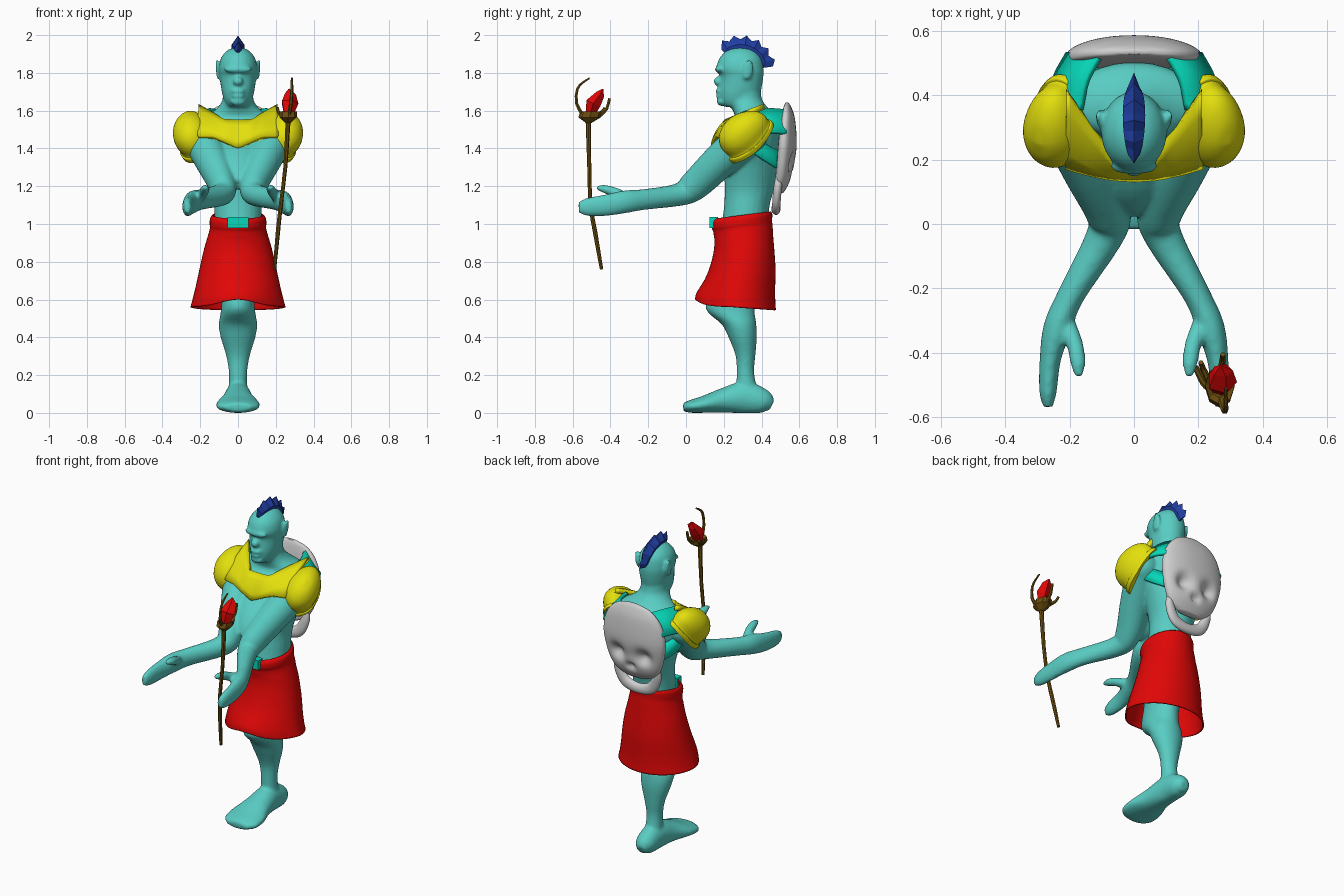
import bpy, bmesh, math
from mathutils import Vector, Matrix

if "Cube" in bpy.data.objects:
    bpy.data.objects.remove(bpy.data.objects["Cube"])


def material(name, rgb):
    m = bpy.data.materials.new(name)
    m.use_nodes = True
    m.diffuse_color = (*rgb, 1)
    m.node_tree.nodes["Principled BSDF"].inputs["Base Color"].default_value = (*rgb, 1)
    return m


SKIN = material("teal skin", (0.1, 0.61, 0.55))
RED = material("red", (0.75, 0.002, 0.002))
YELLOW = material("yellow armour", (0.77, 0.74, 0.004))
BONE = material("bone grey", (0.62, 0.62, 0.62))
GREEN = material("green strap", (0.002, 0.68, 0.48))
BLUE = material("blue hair", (0.015, 0.05, 0.38))
WOOD = material("brown wood", (0.15, 0.078, 0.005))


def smooth_keys(keys, steps):
    """Catmull-Rom interpolation between key rings."""
    if steps == 1:
        return [Vector(k) for k in keys]
    k = [Vector(p) for p in keys]
    k = [k[0] * 2 - k[1]] + k + [k[-1] * 2 - k[-2]]
    out = []
    for a, b, c, d in zip(k, k[1:], k[2:], k[3:]):
        for i in range(steps):
            t = i / steps
            out.append((b * 2 + (c - a) * t + (a * 2 - b * 5 + c * 4 - d) * t * t
                        + (b * 3 - a - c * 3 + d) * t ** 3) / 2)
    return out + [k[-2]]


def rounded(x, power):
    return math.copysign(abs(x) ** power, x)


def loft(bm, keys, sides=24, steps=4, flat=False, hint=(1, 0, 0), caps=True, power=1):
    """Elliptical rings (x, y, z, radius u, radius v) skinned along a path."""
    pts = smooth_keys(keys, steps)
    rings = []
    for i, p in enumerate(pts):
        c = Vector(p[:3])
        t = Vector(pts[min(i + 1, len(pts) - 1)][:3]) - Vector(pts[max(i - 1, 0)][:3])
        t = Vector((0, 0, 1)) if flat else t.normalized()
        u = Vector(hint)
        u = (u - t * u.dot(t)).normalized()
        v = t.cross(u)
        ru, rv = max(p[3], 0.001), max(p[4], 0.001)
        rings.append([bm.verts.new(c + u * ru * rounded(math.cos(a), power) + v * rv * rounded(math.sin(a), power))
                      for a in (2 * math.pi * j / sides for j in range(sides))])
    skin(bm, rings, caps)


def skin(bm, rings, caps=True, closed=True):
    n = len(rings[0])
    for r, q in zip(rings, rings[1:]):
        for j in range(n if closed else n - 1):
            k = (j + 1) % n
            bm.faces.new((r[j], r[k], q[k], q[j]))
    if caps:
        bm.faces.new(rings[0][::-1])
        bm.faces.new(rings[-1])


def ball(bm, centre, radii):
    m = Matrix.Translation(centre) @ Matrix.Diagonal((*radii, 1))
    bmesh.ops.create_uvsphere(bm, u_segments=20, v_segments=14, radius=1, matrix=m)


def finish(bm, name, mat, smooth=True, angle=40):
    bmesh.ops.recalc_face_normals(bm, faces=bm.faces)
    me = bpy.data.meshes.new(name)
    bm.to_mesh(me)
    bm.free()
    ob = bpy.data.objects.new(name, me)
    bpy.context.collection.objects.link(ob)
    me.materials.append(mat)
    if smooth:
        bpy.ops.object.select_all(action='DESELECT')
        ob.select_set(True)
        bpy.context.view_layer.objects.active = ob
        bpy.ops.object.shade_smooth_by_angle(angle=math.radians(angle))
    return ob


def thicken(ob, t):
    m = ob.modifiers.new("thickness", 'SOLIDIFY')
    m.thickness = t
    m.offset = 0


# Body: torso, head, arms, leg and foot fused into one skin
bm = bmesh.new()
loft(bm, [(0, .31, .95, .125, .13), (0, .32, 1.08, .125, .12), (0, .335, 1.18, .13, .13),
          (0, .347, 1.3, .17, .145), (0, .345, 1.4, .215, .15), (0, .355, 1.5, .22, .148),
          (0, .375, 1.56, .195, .118), (0, .345, 1.605, .12, .1), (0, .315, 1.65, .085, .092),
          (0, .31, 1.7, .08, .085)], flat=True)
# Chest narrowing forward between the arms
loft(bm, [(0, .27, 1.4, .18, .08), (0, .15, 1.31, .125, .075), (0, .08, 1.24, .075, .06),
          (0, .04, 1.21, .04, .035)])
loft(bm, [(0, .3, 1.62, .06, .095), (0, .278, 1.65, .072, .098), (0, .284, 1.7, .086, .112),
          (0, .295, 1.78, .098, .115), (0, .286, 1.825, .102, .124), (0, .288, 1.88, .09, .11),
          (0, .29, 1.92, .055, .07), (0, .29, 1.937, .01, .01)], flat=True)
for c, r in (((0, .178, 1.818), (.075, .025, .02)), ((0, .17, 1.755), (.027, .025, .024)),
             ((0, .175, 1.704), (.038, .02, .012)), ((0, .178, 1.677), (.034, .02, .012)),
             ((0, .19, 1.648), (.04, .028, .024))):
    ball(bm, c, r)
for s in (1, -1):
    loft(bm, [(s * .1, .32, 1.77, .013, .018), (s * .104, .328, 1.82, .013, .03),
              (s * .113, .338, 1.87, .006, .012)])
    ball(bm, (s * .215, .32, 1.465), (.1, .11, .095))
    arm = [(.2, .32, 1.46, .1, .1), (.132, .17, 1.325, .09, .092), (.08, .04, 1.2, .072, .08),
           (.092, -.04, 1.155, .058, .06), (.195, -.22, 1.13, .042, .055),
           (.237, -.32, 1.118, .044, .06), (.26, -.42, 1.1, .033, .057),
           (.267, -.52, 1.09, .027, .048), (.267, -.568, 1.088, .015, .03)]
    thumb = [(.215, -.3, 1.13, .03, .03), (.185, -.37, 1.165, .026, .026),
             (.174, -.43, 1.185, .024, .022), (.172, -.475, 1.193, .012, .01)]
    for path in (arm, thumb):
        loft(bm, [(s * p[0], *p[1:]) for p in path])
loft(bm, [(0, .33, .06, .055, .065), (0, .315, .2, .048, .047), (0, .315, .3, .062, .052),
          (0, .3, .4, .092, .075), (0, .28, .47, .102, .092), (0, .235, .545, .09, .128),
          (0, .245, .64, .09, .125), (0, .3, .85, .11, .12), (0, .31, 1, .115, .12)], flat=True)
loft(bm, [(0, .455, .04, .03, .03), (0, .41, .06, .06, .065), (0, .31, .08, .068, .085),
          (0, .2, .066, .085, .066), (0, .1, .046, .115, .046), (0, .025, .034, .11, .034),
          (0, -.015, .03, .07, .022)])
for v in bm.verts:
    v.co.z = max(v.co.z, 0)
body = finish(bm, "body", SKIN)
mod = body.modifiers.new("fuse", 'REMESH')
mod.mode = 'VOXEL'
mod.voxel_size = .009
mod.use_smooth_shade = True
mod = body.modifiers.new("soften", 'SMOOTH')
mod.factor = .5
mod.iterations = 5

# Skirt with a slim waistband, a narrower front and a hem raised at the front
bm = bmesh.new()
loft(bm, [(0, .3, 1.045, .132, .148), (0, .296, 1.03, .144, .157), (0, .296, 1, .146, .156),
          (0, .302, .97, .146, .152), (0, .308, .87, .175, .155), (0, .298, .76, .2, .172),
          (0, .275, .66, .222, .193), (0, .263, .6, .237, .206), (0, .262, .56, .248, .21)],
     sides=48, flat=True, caps=False)
for v in bm.verts:
    if v.co.z > .95:
        v.co.z += (v.co.y - .3) * .13
    else:
        v.co.x *= 1 - max(0, .8 - v.co.z) * 4 * max(0, .25 - v.co.y)
        k = max(0, .7 - v.co.z) / .14
        front = v.co.y < .25
        v.co.z += k * (.04 * math.exp(-(v.co.x / .13) ** 2) if front else -.015 * (v.co.y - .25) / .2)
thicken(finish(bm, "skirt", RED), .008)

bm = bmesh.new()
bmesh.ops.create_cube(bm, size=1, matrix=Matrix.Translation((0, .147, 1.008)) @ Matrix.Diagonal((.11, .045, .06, 1)))
finish(bm, "belt_buckle", GREEN, False)

# Shoulder pads, narrowing to the rear, and straps, mirrored
for s, side in ((1, "left"), (-1, "right")):
    bm = bmesh.new()
    loft(bm, [(0, 0, -.09, .103, .155), (0, 0, -.065, .104, .153), (0, 0, -.055, .095, .143),
              (0, 0, 0, .096, .143), (0, 0, .05, .08, .12), (0, 0, .085, .045, .07),
              (0, 0, .097, .004, .006)], sides=32, flat=True)
    for v in bm.verts:
        v.co.x *= 1 - .9 * v.co.y
        v.co.z *= 1 - 1.2 * max(0, v.co.y)
    turn = Matrix.Translation((.25, .3, 1.49)) @ Matrix.Rotation(math.radians(38), 4, 'X') \
        @ Matrix.Rotation(math.radians(30), 4, 'Y')
    bm.transform(Matrix.Diagonal((s, 1, 1, 1)) @ turn)
    finish(bm, side + "_shoulder_pad", YELLOW)
    for name, path, w in (
            ("upper", [(.215, .36, 1.535), (.195, .45, 1.545), (.155, .525, 1.54)], (.05, .005, -.062)),
            ("lower", [(.22, .29, 1.46), (.212, .39, 1.395), (.165, .465, 1.35), (.1, .5, 1.335)], (0, -.01, .05))):
        bm = bmesh.new()
        w = Vector(w)
        rows = [[bm.verts.new(p + w * k) for k in (-1, 0, 1)] for p in smooth_keys(path, 5)]
        skin(bm, rows, caps=False, closed=False)
        bm.transform(Matrix.Diagonal((s, 1, 1, 1)))
        thicken(finish(bm, f"{side}_{name}_strap", GREEN), .02)

# Chest plate sweeping up and back between the pads
bm = bmesh.new()
rows = []
for i in range(25):
    x = (i - 12) / 12 * .21
    a = abs(x)
    rise = max(0, a - .07)
    low = Vector((x, .145 + .8 * a * a, 1.4 + .45 * min(a, .13)))
    high = Vector((x, .218 + 1.4 * rise, 1.545 + .55 * rise))
    rows.append([bm.verts.new(low.lerp(high, t) + Vector((0, -.012, .15 * rise)) * math.sin(math.pi * t))
                 for t in (0, .25, .5, .75, 1)])
skin(bm, rows, caps=False, closed=False)
thicken(finish(bm, "chest_plate", YELLOW), .03)

# Mohawk: a ridge of spikes along the scalp
bm = bmesh.new()
rings = []
count = 13
for i in range(count):
    t = i / (count - 1)
    a = math.radians(132 - 124 * t)
    axis = Vector((0, math.cos(a), math.sin(a)))
    centre = Vector((0, .29, 1.81))
    w = Vector((.005 + .03 * math.sin(math.pi * t) ** .6, 0, 0))
    tip = .168 if i % 2 == 0 else .19
    tip += -.015 if i == 0 else .004 * (i == count - 1)
    rings.append([bm.verts.new(centre + axis * tip), bm.verts.new(centre + axis * .14 + w),
                  bm.verts.new(centre + axis * .09 + w * .7), bm.verts.new(centre + axis * .09 - w * .7),
                  bm.verts.new(centre + axis * .14 - w)])
skin(bm, rings)
finish(bm, "mohawk", BLUE, False)

# Skull shield wrapping the back, with pressed-in eye sockets and nose
bm = bmesh.new()
loft(bm, [(0, .535, 1.643, .04, .008), (0, .537, 1.62, .115, .02), (0, .54, 1.57, .17, .034),
          (0, .54, 1.5, .203, .043), (0, .538, 1.42, .213, .048), (0, .53, 1.34, .202, .048),
          (0, .52, 1.27, .182, .045), (0, .51, 1.22, .158, .038), (0, .5, 1.187, .125, .03),
          (0, .493, 1.165, .08, .022)], sides=72, steps=6, flat=True, power=.8)
for v in bm.verts:
    if v.co.y > .5:
        dent = sum(d * math.exp(-((v.co.x - x) ** 2 + (v.co.z - z) ** 2) / r ** 2)
                   for x, z, r, d in ((.088, 1.325, .045, .045), (-.088, 1.325, .045, .045), (0, 1.25, .024, .028)))
        v.co.y -= dent
    v.co.y -= .5 * v.co.x ** 2
finish(bm, "skull_shield", BONE, angle=60)
bm = bmesh.new()
loft(bm, [(-.145, .492, 1.25, .018, .012), (-.135, .484, 1.18, .022, .028), (-.09, .478, 1.104, .022, .035),
          (0, .476, 1.08, .024, .032), (.09, .478, 1.104, .022, .035), (.135, .484, 1.18, .022, .028),
          (.145, .492, 1.25, .018, .012)], hint=(0, 1, 0), steps=6)
finish(bm, "skull_jaw", BONE, angle=60)

# Staff with a cup, claws and a crystal
bm = bmesh.new()
loft(bm, [(.193, -.447, .76, .009, .009), (.21, -.48, .95, .012, .012), (.226, -.505, 1.1, .011, .011),
          (.25, -.512, 1.3, .011, .011), (.265, -.518, 1.56, .014, .014)], sides=7, steps=2)
loft(bm, [(.265, -.515, 1.535, .015, .015), (.266, -.51, 1.565, .045, .06), (.267, -.5, 1.595, .046, .06),
          (.267, -.5, 1.58, .03, .04)], sides=8, steps=1, flat=True)
for claw in ([(.27, -.545, 1.575), (.28, -.58, 1.64), (.285, -.575, 1.715), (.285, -.545, 1.75), (.285, -.51, 1.772)],
             [(.27, -.455, 1.575), (.275, -.42, 1.61), (.276, -.405, 1.665)],
             [(.235, -.49, 1.575), (.215, -.45, 1.59), (.208, -.43, 1.615)]):
    loft(bm, [(*p, .011 - .0015 * i, .011 - .0015 * i) for i, p in enumerate(claw)], sides=6, steps=2)
finish(bm, "staff", WOOD, False)
bm = bmesh.new()
loft(bm, [(.265, -.515, 1.56, .02, .02), (.272, -.49, 1.64, .048, .042), (.275, -.455, 1.685, .032, .026),
          (.27, -.44, 1.715, .003, .003)], sides=5, steps=1)
finish(bm, "crystal", RED, False)
